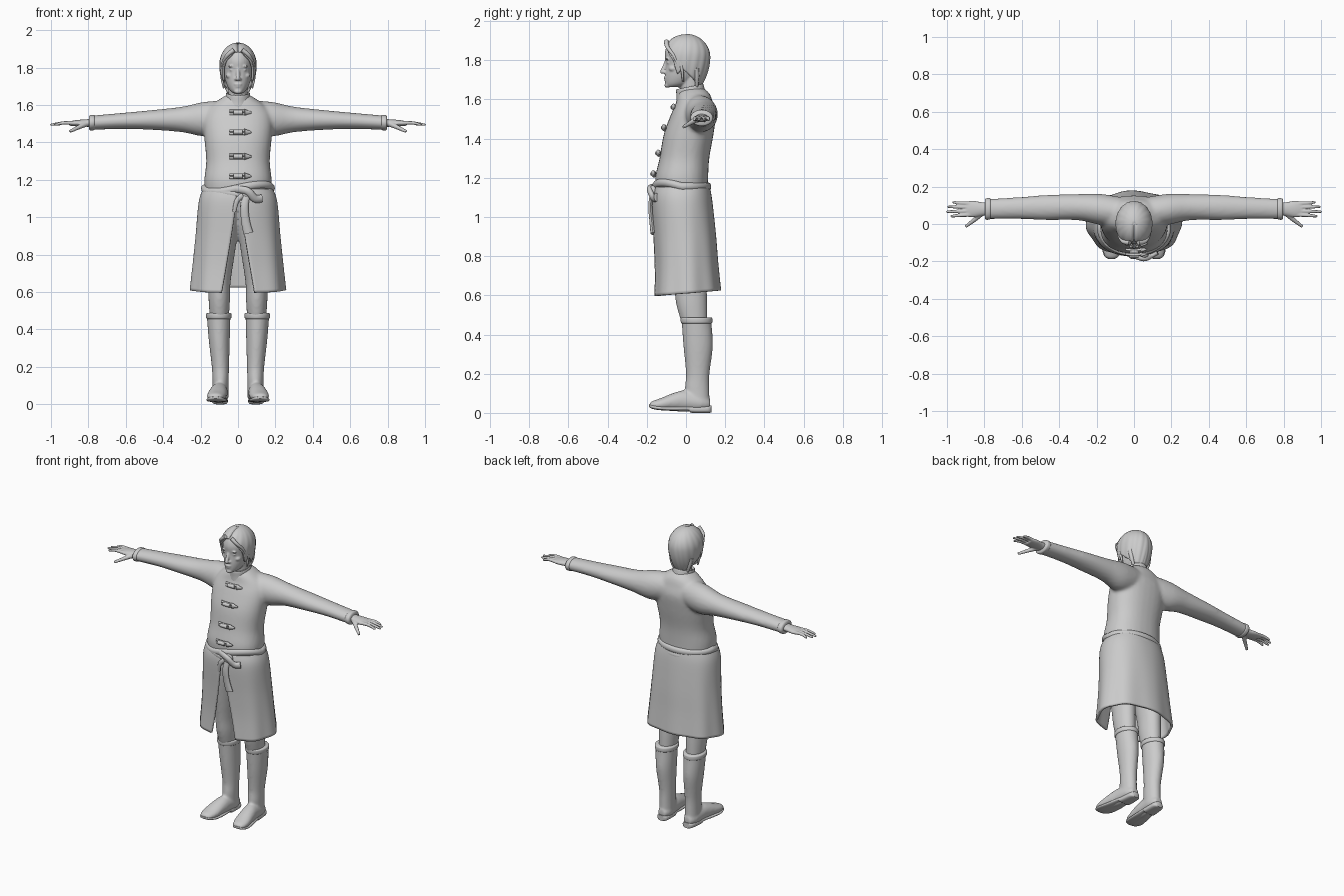
import bpy, bmesh
from math import sin, cos, pi, sqrt, copysign
from mathutils import Vector, Euler

cube = bpy.data.objects.get("Cube")
if cube:
    bpy.data.objects.remove(cube)

grey = bpy.data.materials.new("plain_grey")
grey.use_nodes = True
grey.diffuse_color = (.6, .6, .6, 1)
for node in grey.node_tree.nodes:
    if node.type == 'BSDF_PRINCIPLED':
        node.inputs["Base Color"].default_value = grey.diffuse_color
        node.inputs["Roughness"].default_value = .8


def spline(stations, steps=5):
    """Smoothly interpolate a list of equal-length tuples."""
    out = []
    last = len(stations) - 1
    for i in range(last):
        a, b, c, d = (stations[min(max(i + k, 0), last)] for k in (-1, 0, 1, 2))
        for s in range(steps):
            t = s / steps
            out.append([q + t / 2 * (r - p + t * (2*p - 5*q + 4*r - w + t * (3*(q - r) + w - p)))
                        for p, q, r, w in zip(a, b, c, d)])
    return out + [list(stations[last])]


def sheet(bm, rows, closed=False):
    """Join rows of points into quads; closed rows become a capped tube."""
    grid = [[bm.verts.new(p) for p in row] for row in rows]
    n = len(grid[0])
    for low, high in zip(grid, grid[1:]):
        for j in range(n if closed else n - 1):
            k = (j + 1) % n
            bm.faces.new((low[j], low[k], high[k], high[j]))
    if closed:
        bm.faces.new(grid[0])
        bm.faces.new(grid[-1])


def loft(bm, axis, stations, side=1, power=2, n=32):
    """Stations: position on axis, two centres, two radii."""
    rows = []
    for t, c, d, r, q in spline(stations):
        row = []
        for j in range(n):
            a = 2 * pi * j / n
            u = c + r * copysign(abs(cos(a)) ** (2 / power), cos(a))
            v = d + q * copysign(abs(sin(a)) ** (2 / power), sin(a))
            x, y, z = {'x': (t, u, v), 'y': (u, t, v), 'z': (u, v, t)}[axis]
            row.append((x * side, y, z))
        rows.append(row)
    sheet(bm, rows, True)


def tube(bm, path, radius, tip=None, side=1, n=12, flat=1):
    """Round rod along a smoothed path, tapering to the tip radius."""
    pts = [Vector((x * side, y, z)) for x, y, z in spline(path)]
    rows = []
    for i, p in enumerate(pts):
        f = i / (len(pts) - 1)
        r = radius + ((tip or radius) - radius) * f
        way = pts[min(i + 1, len(pts) - 1)] - pts[max(i - 1, 0)]
        u = way.cross(Vector((0, 1, .2))).normalized()
        v = way.cross(u).normalized() * flat
        rows.append([p + r * (u * cos(2*pi*j/n) + v * sin(2*pi*j/n)) for j in range(n)])
    sheet(bm, rows, True)


def blob(bm, place, size, turn=(0, 0, 0)):
    made = bmesh.ops.create_uvsphere(bm, u_segments=20, v_segments=12, radius=1)["verts"]
    rot = Euler(turn).to_matrix()
    for v in made:
        v.co = rot @ (v.co * Vector(size)) + Vector(place)


def finish(name, bm, voxel=0, relax=0, thick=0):
    bmesh.ops.recalc_face_normals(bm, faces=bm.faces)
    mesh = bpy.data.meshes.new(name)
    bm.to_mesh(mesh)
    bm.free()
    mesh.materials.append(grey)
    ob = bpy.data.objects.new(name, mesh)
    bpy.context.collection.objects.link(ob)
    bpy.ops.object.select_all(action='DESELECT')
    ob.select_set(True)
    bpy.context.view_layer.objects.active = ob
    bpy.ops.object.shade_smooth_by_angle(angle=.9)
    if thick:
        mod = ob.modifiers.new("thickness", 'SOLIDIFY')
        mod.thickness, mod.offset = thick, 0
    if voxel:
        mod = ob.modifiers.new("blend", 'REMESH')
        mod.mode, mod.voxel_size, mod.use_smooth_shade = 'VOXEL', voxel, True
    if relax:
        mod = ob.modifiers.new("relax", 'SMOOTH')
        mod.factor, mod.iterations = .5, relax


# Coat top with sleeves
bm = bmesh.new()
loft(bm, 'z', [(1.12, 0, -.02, .175, .132), (1.2, 0, -.022, .18, .135), (1.3, 0, -.008, .17, .127),
               (1.42, 0, .013, .18, .127), (1.52, 0, .037, .185, .115), (1.58, 0, .043, .16, .095),
               (1.63, 0, .04, .1, .08), (1.66, 0, .035, .05, .05)], power=2.3)
for side in (-1, 1):
    loft(bm, 'x', [(.05, .06, 1.54, .08, .085), (.18, .078, 1.525, .083, .092),
                   (.3, .09, 1.523, .07, .068), (.47, .088, 1.52, .067, .052),
                   (.62, .085, 1.515, .058, .043), (.79, .08, 1.505, .054, .038)], side)
finish("coat_top", bm, .01, 6)

# Cuff rims and standing collar
bm = bmesh.new()
for side in (-1, 1):
    loft(bm, 'x', [(.765, .081, 1.506, .052, .036), (.772, .081, 1.506, .057, .041),
                   (.79, .08, 1.505, .057, .041), (.797, .08, 1.505, .05, .034)], side)
finish("cuffs", bm)
bm = bmesh.new()
loft(bm, 'z', [(1.6, 0, .035, .085, .085), (1.63, 0, .025, .069, .074), (1.662, 0, .02, .064, .07),
               (1.666, 0, .02, .06, .066), (1.645, 0, .022, .055, .06)])
for v in bm.verts:
    v.co.z += .2 * (v.co.y - .03)
finish("collar", bm)

# Hands with fingers and thumb
for side, name in ((-1, "right_hand"), (1, "left_hand")):
    bm = bmesh.new()
    loft(bm, 'x', [(.76, .08, 1.505, .034, .024), (.81, .08, 1.504, .036, .02),
                   (.86, .08, 1.503, .044, .017), (.9, .08, 1.501, .04, .012)], side)
    for base, tip, reach in ((.05, .042, .975), (.07, .066, .998), (.09, .092, .993), (.109, .116, .965)):
        tube(bm, [(.87, base, 1.503), (.93, (base + tip) / 2, 1.505), (reach, tip, 1.495)], .0115, .007, side)
        blob(bm, (reach * side, tip, 1.495), (.007,) * 3)
    tube(bm, [(.81, .06, 1.5), (.85, .025, 1.482), (.9, -.014, 1.458)], .016, .008, side)
    finish(name, bm, .004, 4)

# Toggle fastenings down the chest
bm = bmesh.new()
for z, y in ((1.56, -.058), (1.455, -.107), (1.325, -.136), (1.22, -.161)):
    for dz in (-.008, .008):
        tube(bm, [(-.045, y, z + dz), (0, y - .004, z + dz), (.045, y, z + dz)], .007)
    tube(bm, [(-.025, y - .01, z), (.025, y - .01, z)], .012)
    tube(bm, [(.035, y - .004, z), (.072, y + .002, z)], .019, .004, flat=.7)
finish("toggles", bm)

# Coat skirt, open at the front
bm = bmesh.new()
rows = []
for z, cy, rx, ry in spline([(1.15, -.02, .18, .135), (1.08, -.02, .203, .147), (.9, -.007, .218, .152),
                             (.75, 0, .232, .156), (.61, .003, .246, .166)], 6):
    drop = max(0, (1.12 - z) / .5)
    gap = (.004 + .075 * drop ** 1.3) / rx
    row = []
    for j in range(97):
        a = -pi / 2 + gap + (2 * pi - 2 * gap) * j / 96
        w = 1 + .022 * drop * sin(8 * a + 1)
        row.append((rx * w * copysign(abs(cos(a)) ** .9, cos(a)),
                    cy + ry * w * copysign(abs(sin(a)) ** .9, sin(a)), z + .014 * drop * sin(a)))
    rows.append(row)
sheet(bm, rows)
finish("coat_skirt", bm, thick=.014)

# Sash: two wraps, knot and hanging ends
bm = bmesh.new()
for z, slope in ((1.155, .04), (1.122, -.03)):
    rows = []
    for i in range(65):
        a = 2 * pi * i / 64
        ring = [(1 + .11 * cos(b), .021 * sin(b)) for b in (2 * pi * k / 12 for k in range(12))]
        rows.append([(.178 * r * cos(a), -.022 + .136 * r * sin(a), z + h + slope * cos(a) * max(0, -sin(a)))
                     for r, h in ring])
    sheet(bm, rows, True)
blob(bm, (.045, -.167, 1.13), (.032, .022, .032), (0, .5, 0))
tube(bm, [(-.01, -.165, 1.15), (.05, -.185, 1.14), (.09, -.168, 1.1), (.125, -.15, 1.1)], .02, .022, flat=.7)
tube(bm, [(.05, -.172, 1.13), (.035, -.182, 1.06), (.04, -.175, .98), (.055, -.168, .915)], .018, .026, flat=.5)
tube(bm, [(.03, -.172, 1.12), (-.005, -.18, 1.09), (-.02, -.172, 1.03)], .016, .01, flat=.6)
finish("sash", bm)

# Trousers
bm = bmesh.new()
for side in (-1, 1):
    loft(bm, 'z', [(.45, .1, .045, .05, .065), (.55, .1, .03, .057, .079), (.65, .1, .022, .06, .085),
                   (.8, .095, .012, .077, .1), (.95, .085, 0, .09, .108), (1.1, .07, -.012, .095, .105)], side)
finish("trousers", bm, .01, 5)

# Boots with soles and top rims
for side, name in ((-1, "right_boot"), (1, "left_boot")):
    bm = bmesh.new()
    loft(bm, 'z', [(.03, .093, .066, .042, .056), (.12, .093, .057, .043, .062), (.2, .094, .06, .046, .06),
                   (.34, .1, .062, .056, .075), (.45, .103, .055, .062, .076), (.48, .103, .053, .064, .077)], side)
    loft(bm, 'y', [(.124, .093, .045, .025, .025), (.08, .094, .05, .044, .042), (0, .1, .06, .046, .055),
                   (-.06, .107, .056, .05, .047), (-.13, .116, .044, .051, .031),
                   (-.175, .12, .04, .036, .019), (-.186, .12, .04, .015, .008)], side)
    finish(name, bm, .008, 5)
    bm = bmesh.new()
    loft(bm, 'y', [(.13, .093, .02, .02, .018), (.11, .093, .018, .037, .018), (.03, .097, .018, .042, .018),
                   (.01, .1, .023, .042, .012), (-.06, .107, .022, .05, .011), (-.13, .116, .024, .053, .01),
                   (-.172, .12, .031, .038, .01), (-.188, .12, .036, .014, .006)], side, power=3)
    finish(name + "_sole", bm)
    bm = bmesh.new()
    loft(bm, 'z', [(.455, .103, .054, .06, .073), (.462, .103, .054, .067, .08), (.482, .103, .053, .068, .081),
                   (.488, .103, .053, .062, .075)], side)
    finish(name + "_rim", bm)

# Head, neck and face
bm = bmesh.new()
loft(bm, 'z', [(1.58, 0, .04, .055, .058), (1.65, 0, .028, .051, .057), (1.72, 0, .03, .055, .06)])
loft(bm, 'z', [(1.662, 0, -.065, .022, .033), (1.68, 0, -.042, .045, .064), (1.72, 0, -.02, .064, .088),
               (1.78, 0, 0, .077, .104), (1.84, 0, 0, .08, .108), (1.89, 0, 0, .06, .085), (1.912, 0, 0, .02, .03)])
tube(bm, [(0, -.098, 1.8), (0, -.109, 1.77), (0, -.121, 1.742)], .008, .012)
blob(bm, (0, -.12, 1.74), (.012, .012, .01))
blob(bm, (0, -.096, 1.672), (.022, .014, .013))
blob(bm, (0, -.103, 1.711), (.021, .011, .006))
blob(bm, (0, -.101, 1.7), (.018, .011, .007))
for side in (-1, 1):
    blob(bm, (.012 * side, -.108, 1.738), (.008, .01, .007))
    blob(bm, (.031 * side, -.089, 1.788), (.014, .009, .007))
    blob(bm, (.032 * side, -.092, 1.808), (.023, .011, .006), (0, .12 * side, -.3 * side))
    blob(bm, (.045 * side, -.066, 1.757), (.02, .022, .016))
    blob(bm, (.08 * side, .012, 1.765), (.01, .02, .032), (-.15, 0, .3 * side))
finish("head", bm, .0045, 3)

# Hair with a centre parting and combed strands
edge = [(0, .04), (.3, .05), (.7, .085), (1, .13), (1.15, .2), (1.4, .17), (1.7, .2), (2.3, .25), (pi, .262)]


def hair_depth(a):
    for (a0, d0), (a1, d1) in zip(edge, edge[1:]):
        if a <= a1 + .001:
            return d0 + (d1 - d0) * (a - a0) / (a1 - a0)


bm = bmesh.new()
rows = []
for i in range(31):
    s = .04 + .96 * i / 30
    row = []
    for j in range(145):
        a = 2 * pi * j / 144
        front = min(a, 2 * pi - a)
        h = hair_depth(front) * s * s
        r = sqrt(1 - ((.11 - h) / .11) ** 2) if h < .11 else 1 - .4 * ((h - .11) / .152) ** 2
        r *= 1 + .014 * s * sin(front * 17 + 7 * s)
        x, y = .093 * r * sin(a), -.117 * r * cos(a)
        part = .01 * max(0, 1 - abs(x) / .015) * (cos(a) > 0)
        row.append((x, y + part * s, 1.928 - h - part))
    rows.append(row)
sheet(bm, rows)
bm.faces.new([bm.verts[k] for k in range(144)] if not bm.verts.ensure_lookup_table() else [])
bmesh.ops.remove_doubles(bm, verts=bm.verts, dist=.00001)
finish("hair", bm, thick=.012)

# Loose locks beside the cheeks and at the nape
bm = bmesh.new()
for side in (-1, 1):
    tube(bm, [(.022, -.1, 1.895), (.058, -.094, 1.865), (.082, -.06, 1.82), (.086, -.035, 1.76)], .013, .005, side)
    tube(bm, [(.083, -.03, 1.8), (.086, -.02, 1.75), (.076, -.015, 1.69)], .012, .004, side)
    tube(bm, [(.07, .05, 1.76), (.064, .055, 1.71), (.05, .055, 1.665)], .018, .007, side)
finish("hair_locks", bm)
